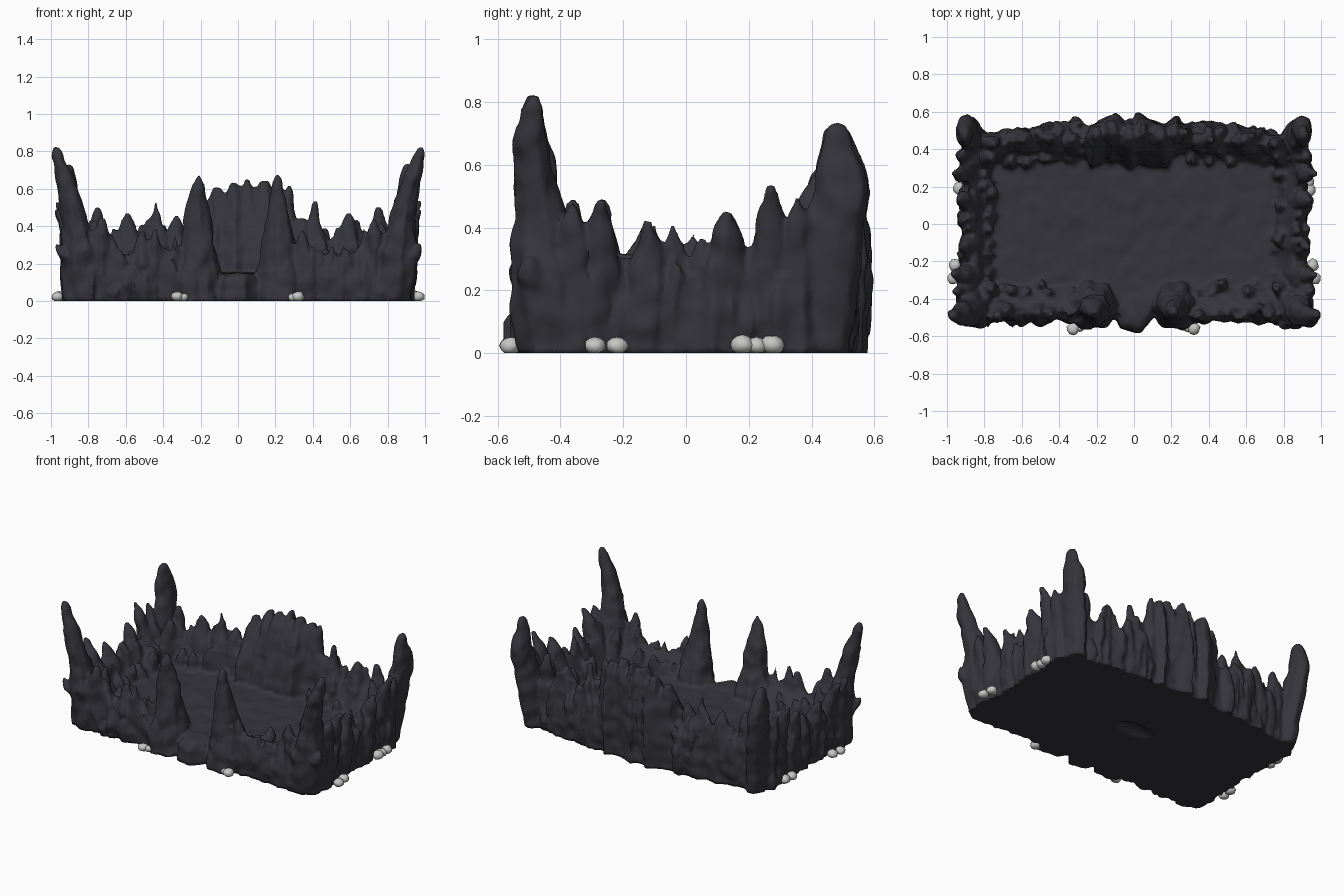
import bpy, bmesh, math, random
from mathutils import Vector, noise

random.seed(7)


def material(name, rgb):
    m = bpy.data.materials.new(name)
    m.diffuse_color = (*rgb, 1)
    return m


ROCK = material("dark rock", (0.036, 0.035, 0.045))
PALE = material("pale stone", (0.56, 0.56, 0.55))
bm = bmesh.new()


def jit(a):
    return random.uniform(-a, a)


def hull(points):
    """Closed convex block round the given points."""
    bmesh.ops.convex_hull(bm, input=[bm.verts.new(p) for p in points])


def spike(path, sides=8, rough=0.13, sx=1.0, sy=1.0):
    """Craggy closed column through (x, y, z, radius) points."""
    lobes = [1 + jit(rough) for _ in range(sides)]
    turn = random.uniform(0, 1)
    rings = []
    for x, y, z, r in path:
        ring = []
        for i in range(sides):
            a = turn + math.tau * i / sides
            k = r * lobes[i] * random.uniform(0.93, 1.07)
            ring.append(bm.verts.new((x + math.cos(a) * k * sx, y + math.sin(a) * k * sy, z)))
        rings.append(ring)
    for a, b in zip(rings, rings[1:]):
        for i in range(sides):
            j = (i + 1) % sides
            bm.faces.new((a[i], a[j], b[j], b[i]))
    bm.faces.new(rings[0][::-1])
    bm.faces.new(rings[-1])


def both(path, **kw):
    for s in (1, -1):
        spike([(s * x, y, z, r) for x, y, z, r in path], **kw)


# Floor slab with cut corners, and sloping cores for the four walls
hull([(sx * x, sy * y, z + (0.008 * sy if z else 0)) for x, y in ((0.87, 0.38), (0.78, 0.45)) for sx in (1, -1)
      for sy in (1, -1) for z in (0, 0.146)])
for s in (1, -1):
    hull([(s * x, y, z) for y in (-0.43, 0.4)
          for x, z in ((0.89, 0), (0.88, 0.29), (0.85, 0.31), (0.8, 0.21), (0.75, 0.13), (0.75, 0))])
    hull([(s * x, y, z) for x in (0.15, 0.85)
          for y, z in ((-0.5, 0), (-0.48, 0.24), (-0.44, 0.26), (-0.37, 0.2), (-0.32, 0.13), (-0.32, 0))])
    hull([(s * x, y - 0.1 * x + 0.04, z) for x in (0, 0.82)
          for y, z in ((0.51, 0), (0.5, 0.3), (0.45, 0.33), (0.38, 0.22), (0.34, 0.13), (0.34, 0))])

# Doorstep sloping out of the front gap
spike([(0, -0.45, 0, 0.135), (0, -0.46, 0.1, 0.12), (0, -0.45, 0.14, 0.1), (0, -0.45, 0.15, 0.05)], sides=7, rough=0.06)

# Corner horns
both([(0.825, -0.42, 0, 0.1), (0.845, -0.435, 0.2, 0.11), (0.865, -0.46, 0.38, 0.082),
      (0.895, -0.48, 0.54, 0.062), (0.935, -0.49, 0.68, 0.05),
      (0.965, -0.485, 0.78, 0.036), (0.973, -0.485, 0.825, 0.016)], rough=0.08, sy=1.15)
both([(0.835, 0.42, 0, 0.085), (0.855, 0.44, 0.2, 0.09), (0.88, 0.475, 0.38, 0.085),
      (0.9, 0.498, 0.52, 0.08), (0.905, 0.49, 0.62, 0.06), (0.905, 0.48, 0.71, 0.034),
      (0.905, 0.48, 0.73, 0.015)], rough=0.08, sx=0.72, sy=1.15)
# Smaller shards clustered round the corners
for x, y, h, lx, ly in ((0.73, -0.46, 0.44, 0, -0.03), (0.89, -0.36, 0.48, 0.06, 0), (0.79, -0.35, 0.38, -0.03, 0),
                        (0.75, 0.4, 0.5, 0, 0.03), (0.78, 0.36, 0.43, -0.02, 0), (0.88, 0.36, 0.5, 0.06, 0),
                        (0.88, -0.45, 0.3, 0.09, -0.05), (0.81, -0.48, 0.33, 0, -0.05)):
    both([(x, y, 0, 0.058), (x, y, h * 0.55, 0.062), (x + lx * 0.6, y + ly, h * 0.82, 0.04),
          (x + lx, y + ly, h, 0.012)])

# Gate horns either side of the front gap, ringed by shorter shards
both([(0.215, -0.43, 0, 0.13), (0.215, -0.43, 0.15, 0.12), (0.215, -0.44, 0.32, 0.088),
      (0.215, -0.455, 0.5, 0.058), (0.212, -0.47, 0.6, 0.038), (0.212, -0.475, 0.675, 0.012)], rough=0.09)
both([(0.27, -0.42, 0, 0.08), (0.275, -0.42, 0.25, 0.06), (0.28, -0.41, 0.36, 0.015)])
for a in (1.2, 2.2, 4.2, 5.2):
    c, d, h = math.cos(a), math.sin(a), random.uniform(0.2, 0.34)
    both([(0.22 + 0.09 * c, -0.43 + 0.09 * d, 0, 0.06), (0.22 + 0.08 * c, -0.43 + 0.08 * d, h * 0.6, 0.05),
          (0.22 + 0.07 * c, -0.43 + 0.07 * d, h, 0.015)])

# Tall cracked slabs at the middle of the back wall
for x, y, h, w in ((-0.2, 0, 0.56, 0.075), (-0.11, 0.02, 0.61, 0.09), (-0.02, -0.015, 0.635, 0.08),
                   (0.05, 0.01, 0.655, 0.085), (0.14, -0.01, 0.64, 0.09), (0.22, 0.01, 0.62, 0.07), (0.275, 0, 0.62, 0.04)):
    k = w / 0.085
    spike([(x, 0.43 + y, 0, 0.12 * k), (x, 0.44 + y, 0.2, 0.125 * k), (x, 0.455 + y, 0.38, 0.105 * k),
           (x, 0.48 + y, h * 0.88, 0.065 * k), (x, 0.49 + y, h, 0.03 * k)], sides=6, rough=0.18, sx=0.8, sy=1.1)

# Single spikes rising from the back and side walls
for x, h in ((-0.44, 0.53), (0.41, 0.53), (-0.59, 0.47), (0.59, 0.47), (-0.33, 0.46), (0.34, 0.44)):
    spike([(x + 0.02, 0.43, 0, 0.085), (x + 0.01, 0.43, 0.3, 0.065), (x, 0.45, 0.42, 0.035), (x, 0.45, h, 0.013)])
for y, h, lean in ((0.27, 0.53, 0.08), (0.13, 0.455, 0.05), (-0.27, 0.49, 0.08), (-0.12, 0.42, 0.04)):
    both([(0.86, y, 0, 0.065), (0.875, y, 0.25, 0.065), (0.885 + lean * 0.5, y, h * 0.85, 0.042),
          (0.89 + lean, y, h, 0.014)])


# Rows of irregular rocks covering the walls, outer and inner sides
def rock(x, y, h, r, ox, oy):
    r *= random.uniform(0.8, 1.25)
    lean = random.uniform(0, 0.03)
    t = jit(0.02)
    spike([(x, y, 0, r * 0.85), (x + ox * 0.008, y + oy * 0.008, h * random.uniform(0.35, 0.55), r * 1.05),
           (x + ox * lean + t * oy, y + oy * lean + t * ox, h * 0.8, r * 0.7),
           (x + ox * lean * 1.3 + t * oy, y + oy * lean * 1.3 + t * ox, h, r * 0.22)], sides=6, rough=0.22)


for s in (1, -1):
    for i in range(9):
        x = s * (0.34 + 0.055 * i)
        rock(x + jit(0.015), -0.465 + jit(0.015), 0.33 + jit(0.06), 0.05, 0, -1)
        rock(x + jit(0.02), -0.485 + jit(0.015), random.uniform(0.1, 0.3), 0.038, 0, -1)
        rock(x + jit(0.02), -0.38 + jit(0.03), 0.23 + jit(0.06), 0.05, 0, 1)
    for i in range(10):
        x = s * (0.3 + 0.055 * i)
        y = 0.485 - 0.13 * (abs(x) - 0.3)
        rock(x + jit(0.015), y + jit(0.015), 0.39 + jit(0.06), 0.052, 0, 1)
        rock(x + jit(0.02), y + 0.02 + jit(0.015), random.uniform(0.15, 0.35), 0.038, 0, 1)
        rock(x + jit(0.02), 0.38 + jit(0.03), 0.28 + jit(0.08), 0.05, 0, -1)
    for i in range(12):
        y = -0.33 + 0.06 * i
        low = 0.07 if abs(y + 0.2) < 0.04 else 0
        rock(s * (0.865 + jit(0.015)), y, 0.38 - low + jit(0.035), 0.048, s, 0)
        rock(s * (0.89 + jit(0.012)), y + jit(0.03), random.uniform(0.12, 0.32), 0.036, s, 0)
        rock(s * (0.805 + jit(0.025)), y, 0.24 + jit(0.06), 0.052, -s, 0)

# Weld everything into one rock mass
bmesh.ops.recalc_face_normals(bm, faces=bm.faces)
mesh = bpy.data.meshes.new("rock parts")
bm.to_mesh(mesh)
bm.free()
arena = bpy.data.objects.new("rocky_arena", mesh)
bpy.context.collection.objects.link(arena)
rm = arena.modifiers.new("weld", "REMESH")
rm.mode = "VOXEL"
rm.voxel_size = 0.012
sm = arena.modifiers.new("soften", "SMOOTH")
sm.factor = 0.5
sm.iterations = 2
bpy.context.view_layer.update()
dg = bpy.context.evaluated_depsgraph_get()
solid = bpy.data.meshes.new_from_object(arena.evaluated_get(dg))
arena.modifiers.clear()
arena.data = solid

# Weathering of the surface; the underside stays flat apart from a shallow central hollow
normals = [v.normal.copy() for v in solid.vertices]
for v, n in zip(solid.vertices, normals):
    p = v.co
    if p.z < 0.014:
        p.z = 0.03 * max(0, 1 - (p.x / 0.14) ** 2 - (p.y / 0.07) ** 2)
        continue
    amt = 0.012 * noise.noise(p * 13) + 0.012 * noise.noise(Vector((p.x * 7, p.y * 7, p.z * 5)))
    if n.z > 0.8 and p.z < 0.17:
        amt *= 0.6
    v.co += n * amt
    v.co.z = max(v.co.z, 0)
solid.materials.clear()
solid.materials.append(ROCK)
solid.polygons.foreach_set("use_smooth", [True] * len(solid.polygons))
solid.update()

# Pale stones lying at the foot of the walls
pb = bmesh.new()
for x, y, r in ((-0.965, -0.29, 0.032), (-0.955, -0.22, 0.034), (0.965, -0.29, 0.034), (0.955, -0.22, 0.034),
                (-0.325, -0.56, 0.034), (-0.29, -0.55, 0.028), (0.32, -0.56, 0.034), (0.29, -0.55, 0.028),
                (0.935, 0.18, 0.038), (0.93, 0.225, 0.034), (0.93, 0.275, 0.038), (-0.935, 0.19, 0.034),
                (-0.93, 0.26, 0.036)):
    for v in bmesh.ops.create_icosphere(pb, subdivisions=2, radius=r)["verts"]:
        v.co *= 1 + 0.2 * noise.noise(v.co * 40 + Vector((x * 9, y * 9, 0)))
        v.co = Vector((x + v.co.x, y + v.co.y, max(0, r * 0.7 + v.co.z * 0.8)))
for f in pb.faces:
    f.smooth = True
pm = bpy.data.meshes.new("pale_stones")
pb.to_mesh(pm)
pb.free()
pm.materials.append(PALE)
bpy.context.collection.objects.link(bpy.data.objects.new("pale_stones", pm))
